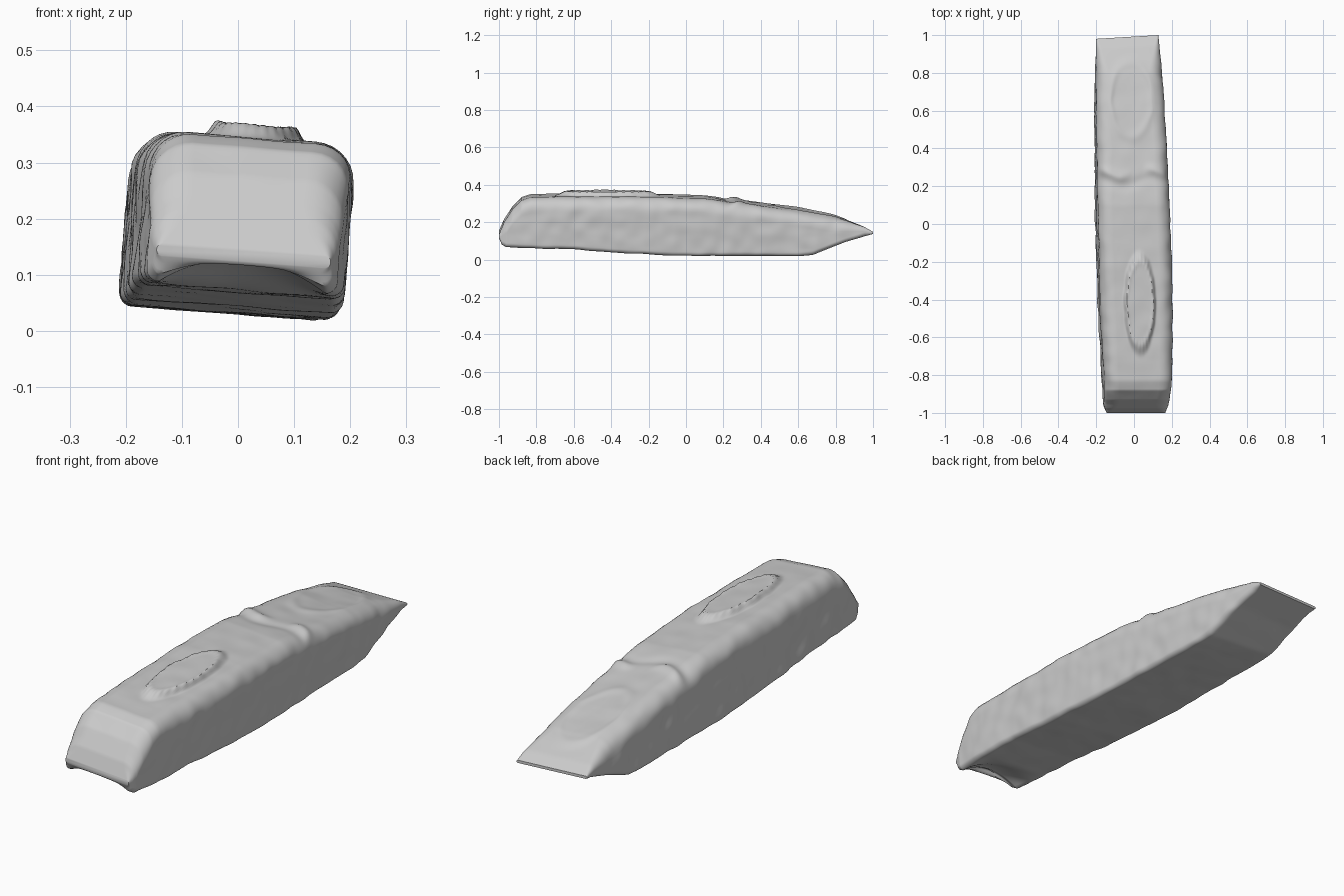
import bpy, math
from mathutils import Vector, noise

if "Cube" in bpy.data.objects:
    bpy.data.objects.remove(bpy.data.objects["Cube"])

# Outline curves along the bar: (y, value)
TOP = [(-1, .145), (-.975, .205), (-.93, .275), (-.88, .327), (-.83, .343), (-.7, .346), (-.2, .345),
       (.1, .335), (.3, .31), (.6, .268), (.8, .23), (.95, .18), (1, .152)]
BOTTOM = [(-1, .125), (-.985, .09), (-.96, .078), (-.6, .068), (-.3, .045), (0, .033), (.6, .03),
          (.68, .035), (.85, .098), (1, .14)]
LEFT_WALL = [(-1, -.14), (-.96, -.155), (-.8, -.165), (-.4, -.183), (0, -.195), (.5, -.2), (1, -.2)]
RIGHT_WALL = [(-1, .17), (-.96, .185), (-.8, .198), (-.3, .198), (0, .188), (.4, .172), (.7, .16), (1, .13)]


def along(curve, y):
    for (a, u), (b, v) in zip(curve, curve[1:]):
        if y <= b:
            return u + (v - u) * (y - a) / (b - a)
    return curve[-1][1]


def ease(a, b, t):
    t = min(1, max(0, (t - a) / (b - a)))
    return t * t * (3 - 2 * t)


def hump(t, width):
    return math.exp(-(t / width) ** 2)


def section(y):
    """Rounded four-sided ring with soft top and crisper bottom corners."""
    lo, hi = along(BOTTOM, y), along(TOP, y)
    x0, x1 = along(LEFT_WALL, y), along(RIGHT_WALL, y)
    soft, crisp = min(.07, .45 * (hi - lo)), min(.022, .45 * (hi - lo))
    corners = [(x1, lo, -1, 1, crisp), (x1, hi, -1, -1, soft),
               (x0, hi, 1, -1, soft), (x0, lo, 1, 1, crisp)]
    ring, steps, spans = [], 7, (16, 44, 16, 30)
    for k, (cx, cz, sx, sz, r) in enumerate(corners):
        arc = []
        for i in range(steps + 1):
            a = math.pi / 2 * (k - 1 + i / steps)
            arc.append((cx + sx * r + r * math.cos(a), cz + sz * r + r * math.sin(a)))
        ring.append(arc)
    out = []
    for k, arc in enumerate(ring):
        out += arc
        a, b = arc[-1], ring[(k + 1) % 4][0]
        out += [(a[0] + (b[0] - a[0]) * i / spans[k], a[1] + (b[1] - a[1]) * i / spans[k])
                for i in range(1, spans[k])]
    return out, lo, hi


def top_relief(x, y):
    # Raised oval pad with a beaded rim
    d = math.hypot((x - .02) / .09, (y + .42) / .29)
    z = .021 * (1 - ease(.72, 1.0, d))
    angle = math.atan2((y + .42) / .29, (x - .02) / .09)
    z += .004 * hump(d - .8, .1) * (1 + .4 * math.sin(26 * angle))
    # Broken step across the bar
    edge = .27 + .02 * math.sin(x * 22)
    z += .01 * hump(y - edge, .025) * ease(.02, .09, abs(x - .01))
    z -= .006 * hump(y - edge + .05, .03)
    # Shallow oval hollow near the thin end
    d = math.hypot((x + .02) / .11, (y - .66) / .2)
    return z + .005 * hump(d - 1, .15) - .004 * hump(d, .6)


def surface_point(x, z, y, lo, hi):
    upper = ease(.75, 1, (z - lo) / (hi - lo))
    lower = 1 - ease(0, .35, (z - lo) / (hi - lo))
    body = ease(-1, -.9, y) * (1 - ease(.8, 1, y))
    z += upper * top_relief(x, y)
    # Arched hollow under the blunt end
    arch = ease(-1, -.975, y) * (1 - ease(-.96, -.78, y))
    z += lower * .05 * arch * max(0, 1 - ((x - .015) / .15) ** 2)
    # Slight worn unevenness
    n = noise.noise(Vector((x, y, z)) * 14)
    x += .005 * body * n * (1 if x > 0 else -1)
    z += .003 * body * noise.noise(Vector((x + 5, y, z)) * 11)
    # Gentle roll of the whole bar, and a skewed thin end
    roll = .075 * (1 - .7 * ease(.6, 1, y))
    skew = .06 * (x - .13) * ease(.7, 1, y)
    return (x + roll * (z - .2), y + skew, z - roll * x)


# Worn bar: one lofted skin
stations = [-1 + .15 * (i / 36) ** 1.4 for i in range(36)]
stations += [-.85 + 1.85 * i / 170 for i in range(171)]
verts, faces = [], []
for y in stations:
    ring, lo, hi = section(y)
    verts += [surface_point(x, z, y, lo, hi) for x, z in ring]
n = len(ring)
for s in range(len(stations) - 1):
    for i in range(n):
        j = (i + 1) % n
        faces.append((s * n + i, s * n + j, (s + 1) * n + j, (s + 1) * n + i))
faces.append(tuple(reversed(range(n))))
faces.append(tuple(range(len(verts) - n, len(verts))))

mesh = bpy.data.meshes.new("worn_bar")
mesh.from_pydata(verts, [], faces)
mesh.update()
bar = bpy.data.objects.new("worn_bar", mesh)
bpy.context.collection.objects.link(bar)

grey = bpy.data.materials.new("plain_grey")
grey.use_nodes = True
grey.diffuse_color = (.6, .6, .6, 1)
grey.node_tree.nodes["Principled BSDF"].inputs["Base Color"].default_value = (.6, .6, .6, 1)
mesh.materials.append(grey)

# Consistent outward faces and smooth shading
import bmesh
bm = bmesh.new()
bm.from_mesh(mesh)
bmesh.ops.recalc_face_normals(bm, faces=bm.faces)
bm.to_mesh(mesh)
bm.free()
bpy.context.view_layer.objects.active = bar
bar.select_set(True)
bpy.ops.object.shade_smooth_by_angle(angle=math.radians(40))
